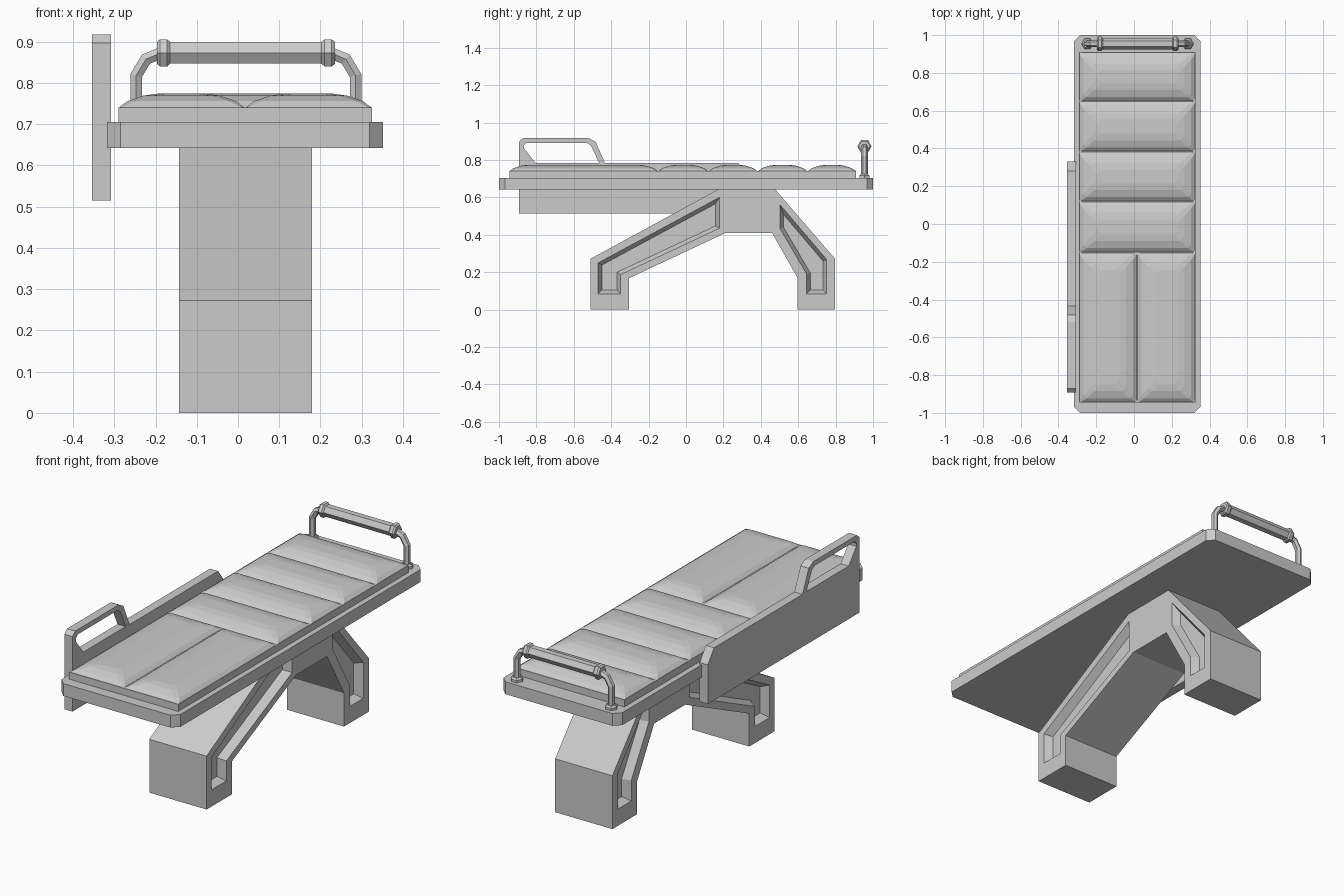
import bpy, bmesh
from math import sin, cos, pi, radians
from mathutils import Vector

if "Cube" in bpy.data.objects:
    bpy.data.objects.remove(bpy.data.objects["Cube"])


def loft(name, rings):
    """Join equal-length point rings into a closed solid with flat caps."""
    bm = bmesh.new()
    vs = [[bm.verts.new(p) for p in r] for r in rings]
    n = len(vs[0])
    for a, b in zip(vs, vs[1:]):
        for i in range(n):
            j = (i + 1) % n
            bm.faces.new((a[i], a[j], b[j], b[i]))
    bm.faces.new(vs[0][::-1])
    bm.faces.new(vs[-1])
    bmesh.ops.recalc_face_normals(bm, faces=bm.faces)
    me = bpy.data.meshes.new(name)
    bm.to_mesh(me)
    bm.free()
    ob = bpy.data.objects.new(name, me)
    bpy.context.collection.objects.link(ob)
    return ob


def side(outline, x):
    return [(x, y, z) for y, z in outline]


def rect(x0, x1, y0, y1, z, c=0.0):
    if c == 0:
        return [(x0, y0, z), (x1, y0, z), (x1, y1, z), (x0, y1, z)]
    return [(x0 + c, y0, z), (x1 - c, y0, z), (x1, y0 + c, z), (x1, y1 - c, z),
            (x1 - c, y1, z), (x0 + c, y1, z), (x0, y1 - c, z), (x0, y0 + c, z)]


def inset(outline, d):
    """Mitred inward offset of a clockwise outline."""
    out, n = [], len(outline)
    for i in range(n):
        p, q, r = (Vector(outline[(i + k) % n]) for k in (-1, 0, 1))
        a, b = (q - p).normalized(), (r - q).normalized()
        na, nb = Vector((a.y, -a.x)), Vector((b.y, -b.x))
        out.append(tuple(q + (na + nb) * d / (1 + na.dot(nb))))
    return out


def cut(ob, cutter):
    m = ob.modifiers.new("cut", 'BOOLEAN')
    m.operation = 'DIFFERENCE'
    m.solver = 'EXACT'
    m.object = cutter
    cutter.hide_render = True
    cutter.hide_viewport = True


def hex_ring(x, r, y, z):
    return [(x, y + r * cos(k * pi / 3), z + r * sin(k * pi / 3)) for k in range(6)]


# bed frame slab
loft("bed_frame", [rect(-0.318, 0.352, -1, 1, z, 0.033) for z in (0.642, 0.705)])

# mattress base
loft("mattress_base", [rect(-0.29, 0.325, -0.945, 0.91, z) for z in (0.70, 0.741)])

# padded cushions: two long ones at the front, four across behind
pads = [(-0.29, 0.017, -0.945, -0.15), (0.017, 0.325, -0.945, -0.15)]
ys = (-0.15, 0.12, 0.383, 0.65, 0.91)
pads += [(-0.29, 0.325, a, b) for a, b in zip(ys, ys[1:])]
for i, (x0, x1, y0, y1) in enumerate(pads):
    loft(f"cushion_{i + 1}", [rect(x0 + d, x1 - d, y0 + d, y1 - d, z, c) for d, z, c in
         ((0, 0.739, 0.006), (0.022, 0.756, 0.016), (0.06, 0.769, 0.02), (0.095, 0.774, 0.02))])

# arched leg stand with recessed panels on both sides
LX0, LX1 = -0.143, 0.18
stand = loft("leg_stand", [side(
    [(-0.51, 0), (-0.51, 0.272), (0.175, 0.645), (0.475, 0.645), (0.797, 0.272), (0.797, 0),
     (0.597, 0), (0.597, 0.17), (0.46, 0.41), (0.21, 0.41), (-0.305, 0.168), (-0.305, 0)], x)
    for x in (LX0, LX1)])
panels = {
    "front": [(-0.47, 0.085), (-0.47, 0.25), (0.178, 0.6), (0.178, 0.435),
              (-0.35, 0.187), (-0.35, 0.085)],
    "back": [(0.502, 0.562), (0.752, 0.268), (0.752, 0.085), (0.645, 0.085),
             (0.645, 0.19), (0.502, 0.435)]}
for key, o in panels.items():
    for label, x, s in (("left", LX0, 1), ("right", LX1, -1)):
        cut(stand, loft(f"{key}_{label}_recess_cutter", [
            side(o, x - s * 0.02), side(o, x), side(inset(o, 0.02), x + s * 0.04)]))

# side rail with hand grip opening
rail = loft("side_rail", [side(
    [(-0.893, 0.515), (-0.893, 0.897), (-0.872, 0.917), (-0.52, 0.917), (-0.483, 0.897),
     (-0.433, 0.783), (0.28, 0.783), (0.33, 0.715), (0.33, 0.515)], x) for x in (-0.354, -0.308)])
hole = [(-0.866, 0.862), (-0.866, 0.878), (-0.852, 0.892), (-0.53, 0.892), (-0.508, 0.878),
        (-0.465, 0.785), (-0.805, 0.785)]
cut(rail, loft("rail_hole_cutter", [side(hole, x) for x in (-0.40, -0.26)]))

# bent push handle at the back
CX, HY, HZ = 0.019, 0.954, 0.873
half = [(-0.266, 0.70), (-0.266, 0.818), (-0.242, 0.858), (-0.205, HZ)]
path = [Vector(p) for p in half + [(-x, z) for x, z in reversed(half)]]
rings = []
for i, p in enumerate(path):
    a = (p - path[i - 1]).normalized() if i else (path[1] - p).normalized()
    b = (path[i + 1] - p).normalized() if i < len(path) - 1 else a
    t = (a + b).normalized()
    n = Vector((-t.y, t.x)) / t.dot(a)
    rings.append([(CX + p.x + n.x * 0.016 * cos(w), HY + 0.018 * sin(w), p.y + n.y * 0.016 * cos(w))
                  for w in (radians(30 + 60 * k) for k in range(6))])
loft("handle_tube", rings)
loft("handle_grip", [hex_ring(CX + x, 0.03, HY, HZ) for x in (-0.19, 0.19)])
for label, s in (("left", -1), ("right", 1)):
    loft(f"handle_collar_{label}", [hex_ring(CX + s * x, r, HY, HZ) for x, r in
         ((0.184, 0.031), (0.191, 0.038), (0.208, 0.038), (0.216, 0.031))])
    loft(f"handle_foot_{label}", [
        [(CX + s * 0.266 + r * cos(k * pi / 3), HY + r * sin(k * pi / 3), z) for k in range(6)]
        for r, z in ((0.031, 0.70), (0.031, 0.717), (0.022, 0.725))])
